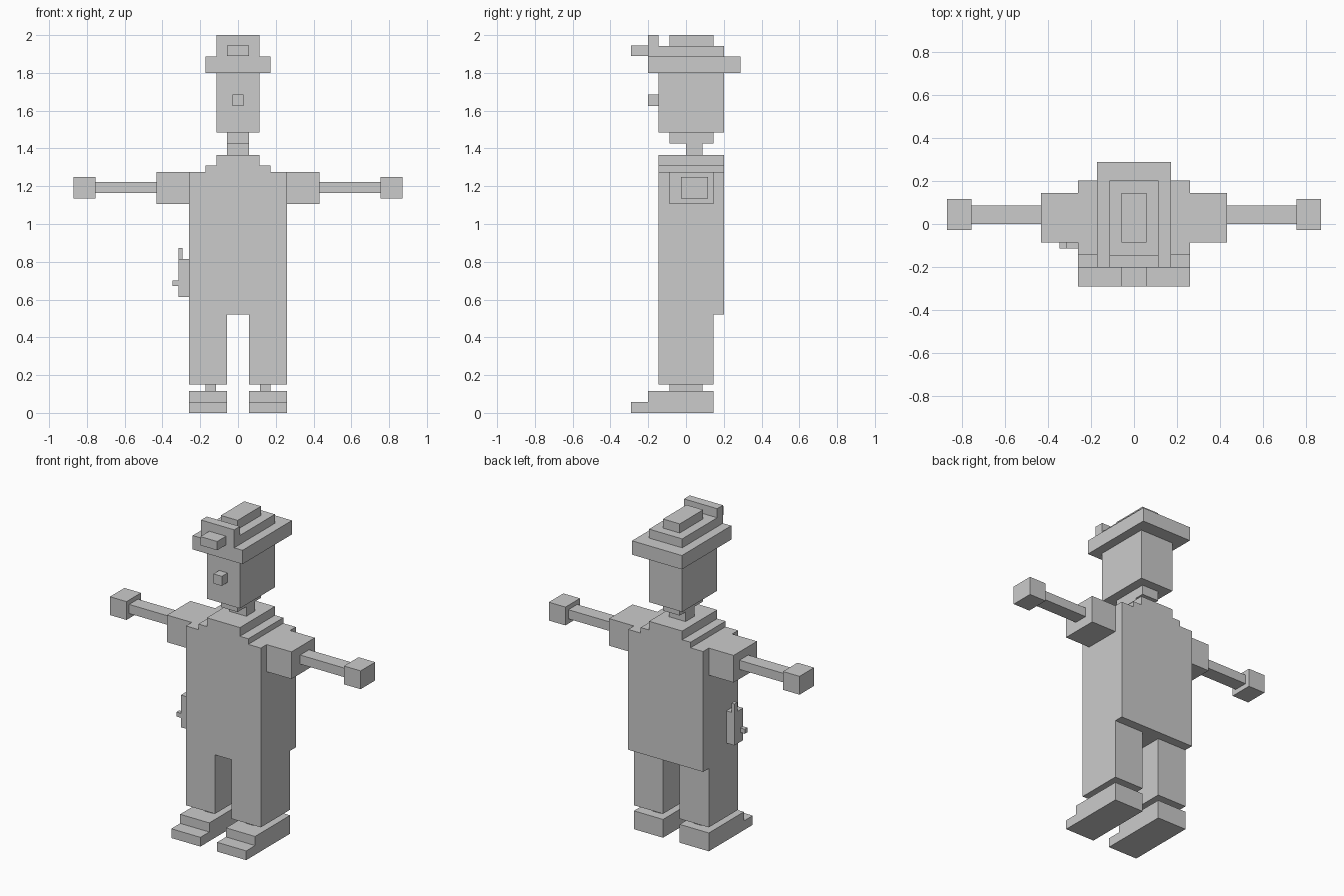
import bpy
import bmesh
from mathutils import Vector

if "Cube" in bpy.data.objects:
    bpy.data.objects.remove(bpy.data.objects["Cube"])


def box(name, x, y, z):
    """Axis-aligned box from (min, max) ranges."""
    bm = bmesh.new()
    bmesh.ops.create_cube(bm, size=1)
    lo, hi = Vector((x[0], y[0], z[0])), Vector((x[1], y[1], z[1]))
    for v in bm.verts:
        v.co = Vector([(lo[i] + hi[i]) / 2 + v.co[i] * (hi[i] - lo[i]) for i in range(3)])
    return finish(name, bm)


def prism(name, outline, axis, span):
    """Outline in the other two axes (in x, y, z order), extruded along axis."""
    bm = bmesh.new()

    def place(p, d):
        c = list(p)
        c.insert(axis, d)
        return bm.verts.new(c)

    face = bm.faces.new([place(p, span[0]) for p in outline])
    ext = bmesh.ops.extrude_face_region(bm, geom=[face])["geom"]
    move = Vector((0, 0, 0))
    move[axis] = span[1] - span[0]
    bmesh.ops.translate(bm, vec=move, verts=[g for g in ext if isinstance(g, bmesh.types.BMVert)])
    bmesh.ops.recalc_face_normals(bm, faces=bm.faces)
    return finish(name, bm)


def finish(name, bm):
    mesh = bpy.data.meshes.new(name)
    bm.to_mesh(mesh)
    bm.free()
    obj = bpy.data.objects.new(name, mesh)
    bpy.context.collection.objects.link(obj)
    return obj


def mid(w):
    return (-w, w)


# Coat with stepped shoulders and collar
half = [(0.26, 0.52), (0.26, 1.275), (0.173, 1.275), (0.173, 1.31), (0.115, 1.31), (0.115, 1.365)]
prism("coat", half + [(-x, z) for x, z in reversed(half)], 1, (-0.145, 0.202))

# Neck and head
box("neck", mid(0.058), (0.0, 0.087), (1.365, 1.425))
box("chin", mid(0.058), (-0.087, 0.145), (1.425, 1.485))
box("head", mid(0.115), (-0.145, 0.202), (1.485, 1.80))
box("nose", mid(0.029), (-0.202, -0.145), (1.625, 1.685))

# Cap
box("cap_brim", mid(0.173), (-0.202, 0.288), (1.80, 1.887))
prism("cap_crown", [(-0.202, 1.887), (0.202, 1.887), (0.202, 1.943),
                    (-0.145, 1.943), (-0.145, 2.0), (-0.202, 2.0)], 0, mid(0.115))
box("cap_top", mid(0.058), (-0.087, 0.145), (1.943, 2.0))
box("cap_badge", mid(0.058), (-0.29, -0.202), (1.89, 1.945))

# Arms and legs, one set per side
for side, s in (("left", 1), ("right", -1)):
    def span(a, b):
        return tuple(sorted((s * a, s * b)))

    box(side + "_sleeve", span(0.26, 0.432), (-0.087, 0.145), (1.105, 1.275))
    box(side + "_forearm", span(0.432, 0.755), (0.0, 0.087), (1.165, 1.222))
    box(side + "_hand", span(0.755, 0.87), (-0.027, 0.117), (1.135, 1.25))
    box(side + "_leg", span(0.058, 0.26), (-0.145, 0.145), (0.15, 0.52))
    box(side + "_ankle", span(0.117, 0.173), (-0.087, 0.087), (0.115, 0.15))
    prism(side + "_shoe", [(-0.29, 0), (0.145, 0), (0.145, 0.115), (-0.202, 0.115),
                           (-0.202, 0.058), (-0.29, 0.058)], 0, span(0.058, 0.26))

# Radio on the right hip
box("radio_body", (-0.316, -0.26), (-0.115, -0.028), (0.613, 0.815))
box("radio_antenna", (-0.316, -0.295), (-0.057, -0.028), (0.815, 0.873))
box("radio_knob", (-0.347, -0.316), (-0.115, -0.087), (0.672, 0.70))
